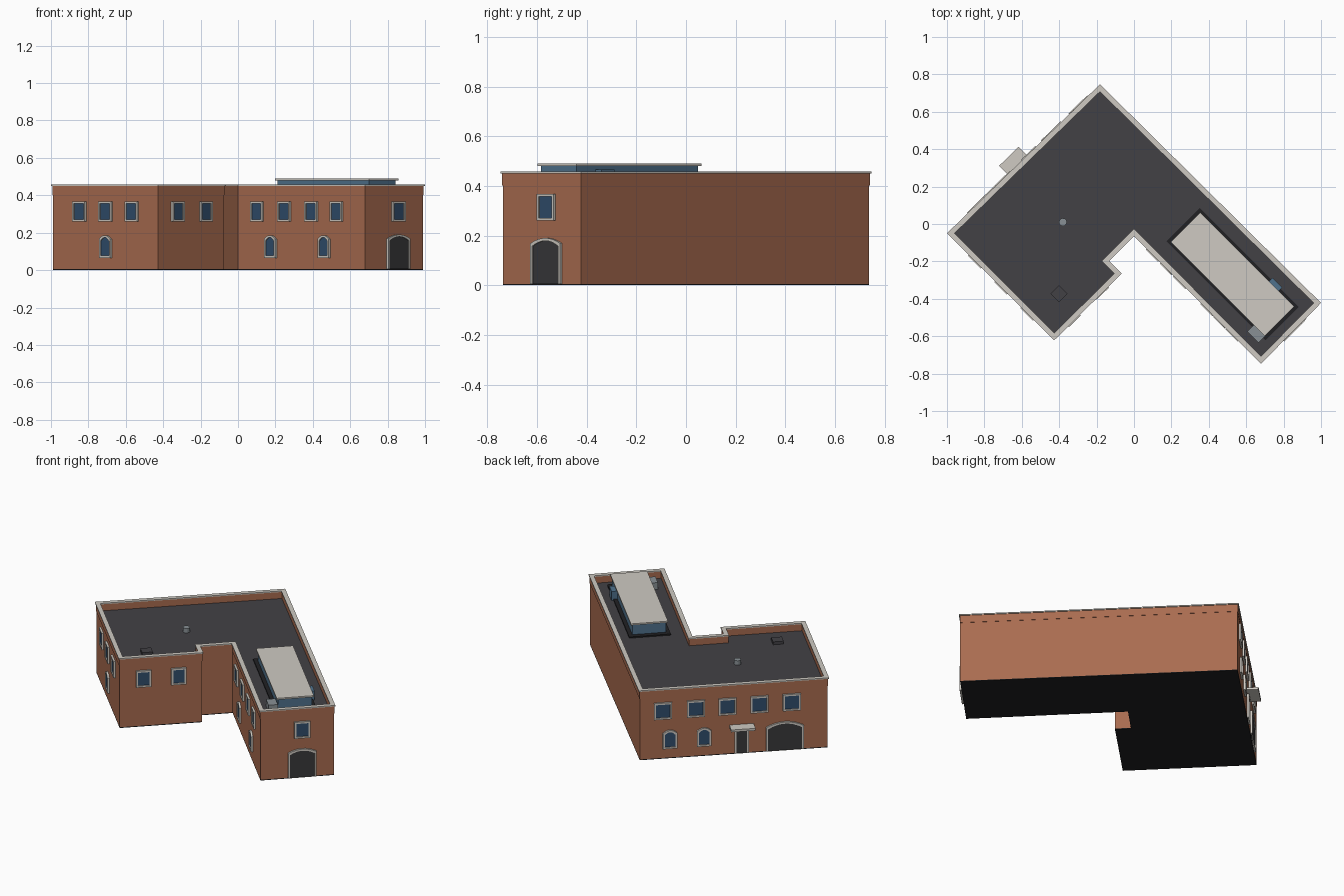
import bpy, bmesh, math
from mathutils import Vector

if "Cube" in bpy.data.objects:
    bpy.data.objects.remove(bpy.data.objects["Cube"])


def material(name, rgb):
    m = bpy.data.materials.new(name)
    m.diffuse_color = (*rgb, 1)
    m.use_nodes = True
    m.node_tree.nodes["Principled BSDF"].inputs["Base Color"].default_value = m.diffuse_color
    return m


BRICK = material("brick", (0.40, 0.15, 0.08))
STONE = material("stone", (0.62, 0.59, 0.54))
ROOF = material("roofing", (0.055, 0.053, 0.06))
BASE = material("dark_base", (0.015, 0.015, 0.017))
GLASS = material("window_glass", (0.03, 0.075, 0.15))
LANTERN = material("lantern_glass", (0.08, 0.17, 0.27))
DOOR = material("dark_door", (0.04, 0.04, 0.043))
METAL = material("metal", (0.25, 0.28, 0.30))

# Footprint at the coping edge, counter-clockwise
A, H, G, F = (-0.182, 0.747), (-1.0, -0.05), (-0.427, -0.622), (-0.065, -0.265)
E, D, C, B = (-0.133, -0.198), (0.0, -0.065), (0.679, -0.747), (1.0, -0.422)
PLAN = [Vector(p) for p in (A, H, G, F, E, D, C, B)]


def inset(d):
    """Footprint moved inward by d with mitred corners."""
    out = []
    for i, p in enumerate(PLAN):
        a = (p - PLAN[i - 1]).normalized()
        b = (PLAN[(i + 1) % len(PLAN)] - p).normalized()
        na, nb = Vector((-a.y, a.x)), Vector((-b.y, b.x))
        out.append(p + (na + nb) * d / (1 + na.dot(nb)))
    return out


def finish(bm, name, mat):
    bmesh.ops.recalc_face_normals(bm, faces=bm.faces)
    me = bpy.data.meshes.new(name)
    bm.to_mesh(me)
    bm.free()
    ob = bpy.data.objects.new(name, me)
    me.materials.append(mat)
    bpy.context.collection.objects.link(ob)
    return ob


def solid(name, near, far, mat):
    """Prism between two matching loops of 3D points."""
    bm = bmesh.new()
    a = [bm.verts.new(p) for p in near]
    b = [bm.verts.new(p) for p in far]
    bm.faces.new(a)
    bm.faces.new(b)
    for i in range(len(a)):
        bm.faces.new((a[i - 1], a[i], b[i], b[i - 1]))
    return finish(bm, name, mat)


def ring(name, loops, mat):
    """Closed tube of four matching loops: a frame or a parapet."""
    bm = bmesh.new()
    vs = [[bm.verts.new(p) for p in loop] for loop in loops]
    for k in range(4):
        a, b = vs[k - 1], vs[k]
        for i in range(len(a)):
            bm.faces.new((a[i - 1], a[i], b[i], b[i - 1]))
    return finish(bm, name, mat)


def at_z(loop, z):
    return [(p.x, p.y, z) for p in loop]


def plan_slab(name, d, z0, z1, mat):
    return solid(name, at_z(inset(d), z0), at_z(inset(d), z1), mat)


def plan_ring(name, d0, d1, z0, z1, mat):
    o, i = inset(d0), inset(d1)
    return ring(name, [at_z(o, z0), at_z(o, z1), at_z(i, z1), at_z(i, z0)], mat)


def box(name, x, y, z0, z1, sx, sy, mat, angle=-45):
    r = math.radians(angle)
    u, v = Vector((math.cos(r), math.sin(r))), Vector((-math.sin(r), math.cos(r)))
    c = Vector((x, y))
    loop = [c + u * sx * a / 2 + v * sy * b / 2 for a, b in ((-1, -1), (1, -1), (1, 1), (-1, 1))]
    return solid(name, at_z(loop, z0), at_z(loop, z1), mat)


# Main shell, parapet and roof
plan_slab("base", 0.007, 0, 0.005, BASE)
plan_slab("walls", 0.007, 0.005, 0.402, BRICK)
plan_ring("parapet", 0.005, 0.024, 0.402, 0.45, BRICK)
plan_ring("coping", 0.0, 0.028, 0.45, 0.457, STONE)
plan_slab("roof_deck", 0.022, 0.398, 0.406, ROOF)


def wall_frame(p, q, x):
    """Point on wall p-q at world x, its direction and its outward normal."""
    p, q = Vector(p), Vector(q)
    d = (q - p).normalized()
    n = Vector((d.y, -d.x))
    c = p.lerp(q, (x - p.x) / (q.x - p.x)) - n * 0.007
    return c, d, n


def opening(name, wall, x, w, z0, z1, rise, mat, to_floor=False):
    """Stone frame and recessed panel, with a segmental head when rise > 0."""
    c, d, n = wall_frame(*wall, x)

    def outline(t, depth):
        h, steps = w / 2 - t, 8 if rise else 1
        pts = [(-h, z0 + (0 if to_floor else t)), (h, z0 + (0 if to_floor else t))]
        for k in range(steps + 1):
            s = 1 - 2 * k / steps
            pts.append((h * s, z1 - t - rise * s * s))
        return [((c + d * a + n * depth).x, (c + d * a + n * depth).y, z) for a, z in pts]

    t = 0.011
    ring(name + "_frame", [outline(0, -0.004), outline(0, 0.012),
                           outline(t, 0.012), outline(t, -0.004)], STONE)
    solid(name + "_panel", outline(t, -0.003), outline(t, 0.006), mat)


# Openings on each wall
HG, GF, DC, CB, AH = (H, G), (G, F), (D, C), (C, B), (A, H)
for label, wall, xs, w in (("left", HG, (-0.85, -0.71, -0.57), 0.096),
                           ("court", GF, (-0.32, -0.17), 0.09),
                           ("wing", DC, (0.10, 0.245, 0.39, 0.525), 0.092),
                           ("end", CB, (0.86,), 0.096),
                           ("rear", AH, (-0.286, -0.428, -0.563, -0.701, -0.84), 0.108)):
    for i, x in enumerate(xs):
        opening(f"{label}_upper_window_{i}", wall, x, w, 0.26, 0.368, 0, GLASS)
for label, wall, xs in (("left", HG, (-0.71,)), ("wing", DC, (0.172, 0.458)),
                        ("rear", AH, (-0.316, -0.463))):
    for i, x in enumerate(xs):
        opening(f"{label}_arched_window_{i}", wall, x, 0.086, 0.066, 0.186, 0.02, GLASS)
opening("end_gate", CB, 0.86, 0.17, 0.005, 0.19, 0.022, DOOR, True)
opening("rear_gate", AH, -0.81, 0.225, 0.005, 0.19, 0.03, DOOR, True)
opening("rear_door", AH, -0.624, 0.086, 0.005, 0.165, 0, DOOR, True)

# Canopy over the rear door
c, d, n = wall_frame(*AH, -0.624)
c += n * 0.034
box("door_canopy", c.x, c.y, 0.175, 0.19, 0.146, 0.074, STONE, math.degrees(math.atan2(d.y, d.x)))

# Roof lantern with its curb and lid
LX, LY = 0.527, -0.268
box("lantern_curb", LX, LY, 0.404, 0.414, 0.75, 0.25, BASE)
box("lantern_glazing", LX, LY, 0.412, 0.48, 0.69, 0.203, LANTERN)
box("lantern_lid", LX, LY, 0.48, 0.49, 0.711, 0.223, STONE)
box("lantern_side_bay", 0.745, -0.335, 0.405, 0.465, 0.075, 0.06, LANTERN)
box("roof_unit", 0.655, -0.585, 0.405, 0.45, 0.085, 0.056, METAL)

# Roof hatch and vent
box("roof_hatch", -0.40, -0.373, 0.405, 0.425, 0.064, 0.064, ROOF)
bm = bmesh.new()
bmesh.ops.create_cone(bm, cap_ends=True, segments=16, radius1=0.021, radius2=0.021, depth=0.03)
vent = finish(bm, "roof_vent", METAL)
vent.location = (-0.38, 0.01, 0.42)
